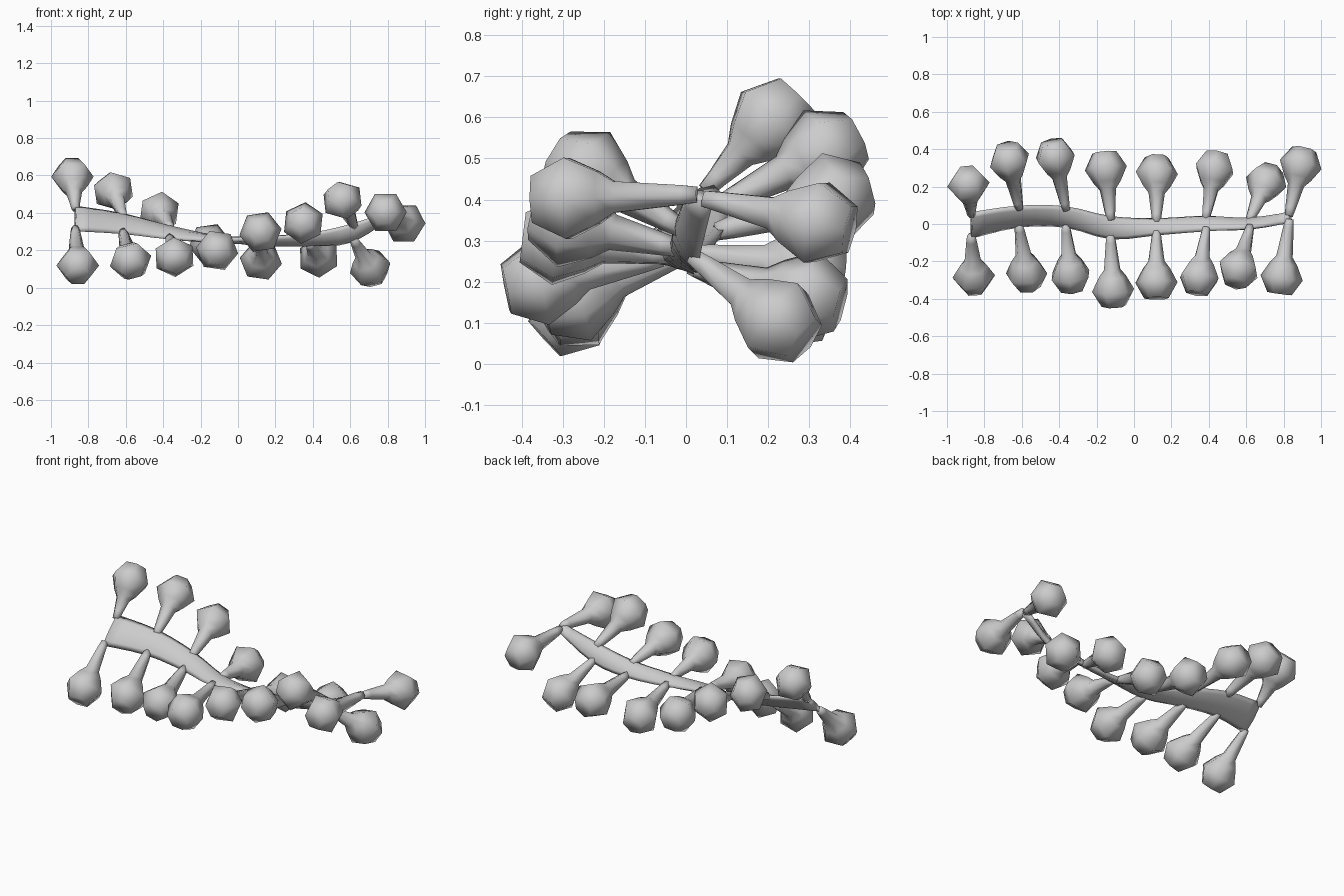
import bpy, bmesh, math
from mathutils import Vector

if "Cube" in bpy.data.objects:
    bpy.data.objects.remove(bpy.data.objects["Cube"])

# Stations along the ribbon: x, (y, z) of the back edge, (y, z) of the front edge
SPINE = [
    (-.87, (.055, .430), (-.070, .310)),
    (-.615, (.090, .390), (-.010, .295)),
    (-.365, (.085, .325), (-.010, .265)),
    (-.125, (.030, .268), (-.070, .255)),
    (.12, (.020, .235), (-.050, .265)),
    (.385, (.035, .230), (-.030, .285)),
    (.62, (.025, .255), (-.020, .335)),
    (.83, (.055, .400), (.015, .412)),
]
# Bulb centres, left to right
BACK = [(-.885, .207, .59), (-.665, .335, .515), (-.42, .355, .402), (-.15, .293, .235),
        (.122, .268, .145), (.43, .29, .165), (.705, .22, .108), (.89, .313, .345)]
FRONT = [(-.857, -.277, .122), (-.575, -.26, .145), (-.34, -.268, .165), (-.112, -.35, .200),
         (.12, -.308, .297), (.35, -.283, .345), (.56, -.24, .465), (.79, -.283, .403)]


def loft(name, rings):
    bm = bmesh.new()
    loops = [[bm.verts.new(p) for p in r] for r in rings]
    n = len(rings[0])
    for a, b in zip(loops, loops[1:]):
        for i in range(n):
            j = (i + 1) % n
            bm.faces.new((a[i], a[j], b[j], b[i]))
    bm.faces.new(loops[0][::-1])
    bm.faces.new(loops[-1])
    bmesh.ops.recalc_face_normals(bm, faces=bm.faces)
    me = bpy.data.meshes.new(name)
    bm.to_mesh(me)
    bm.free()
    ob = bpy.data.objects.new(name, me)
    bpy.context.collection.objects.link(ob)
    me.shade_smooth()
    return ob


def catmull(p, i, t):
    a, b, c, d = (p[min(max(k, 0), len(p) - 1)] for k in (i - 1, i, i + 1, i + 2))
    return .5 * (2 * b + (c - a) * t + (2 * a - 5 * b + 4 * c - d) * t * t
                 + (3 * b - a - 3 * c + d) * t ** 3)


# Twisting ribbon spine
edge_b = [Vector((x, *b)) for x, b, f in SPINE]
edge_f = [Vector((x, *f)) for x, b, f in SPINE]
rings = []
for s in range((len(SPINE) - 1) * 3 + 1):
    i = min(s // 3, len(SPINE) - 2)
    t = s / 3 - i
    b, f = catmull(edge_b, i, t), catmull(edge_f, i, t)
    mid, half = (b + f) / 2, (b - f) / 2
    half *= 1 + .012 / half.length
    along = catmull(edge_b, i, min(t + .05, 1)) - catmull(edge_b, i, max(t - .05, 0))
    thick = half.cross(along).normalized() * .02
    rings.append([mid + half * math.cos(a) + thick * math.sin(a)
                  for a in (k * math.tau / 8 for k in range(8))])
loft("spine", rings)

# Bulb profile: offset from the centre along the stalk, radius
BULB = [(-.11, .044), (-.07, .074), (.005, .114), (.09, .066)]


def branch(name, base, centre, turn):
    axis = (centre - base).normalized()
    side = axis.cross(Vector((0, 0, 1)) if abs(axis.z) < .9 else Vector((1, 0, 0))).normalized()
    up = axis.cross(side)
    # slim stalk rooted inside the spine, then the bulb
    profile = [(base - axis * .012, .022), (base + axis * .03, .028)]
    profile += [(centre + axis * d, r) for d, r in BULB]
    loft(name, [[p + (side * math.cos(a) + up * math.sin(a)) * r
                 for a in (turn + k * math.tau / 6 for k in range(6))] for p, r in profile])


# Stalks with bulb ends on both edges
for label, edge, bulbs in (("back", edge_b, BACK), ("front", edge_f, FRONT)):
    for k, (e, c) in enumerate(zip(edge, bulbs)):
        branch(f"{label}_stalk_{k + 1}", e, Vector(c), k * .3)
